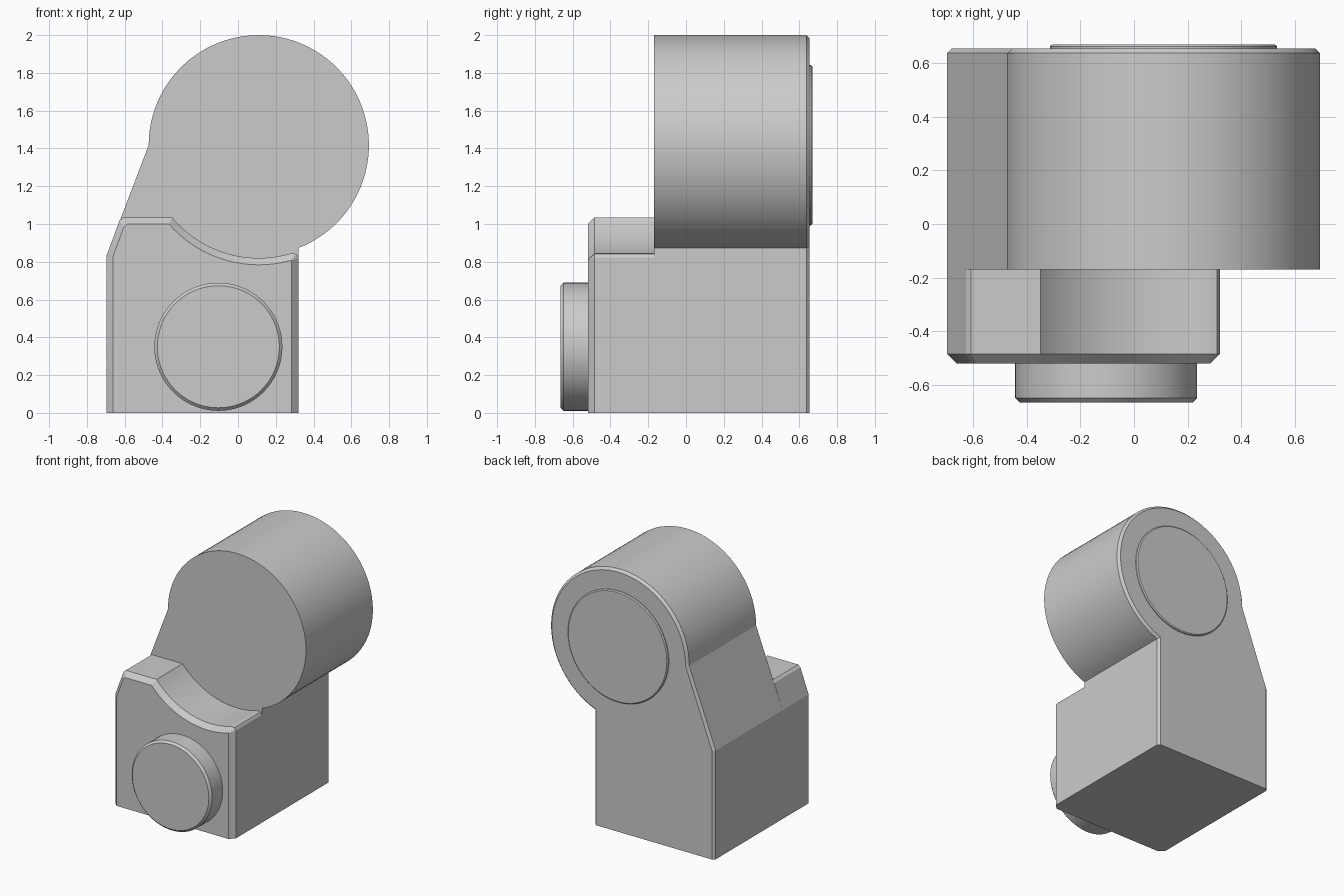
import bpy, bmesh
from math import pi, sin, cos, asin, radians

if "Cube" in bpy.data.objects:
    bpy.data.objects.remove(bpy.data.objects["Cube"], do_unlink=True)

# Shared dimensions of the casing
LEFT, RIGHT, SHOULDER = -0.697, 0.32, 0.83
BARREL_X, BARREL_Z, BARREL_R = 0.11, 1.417, 0.583
SLOPE = 0.224 / (BARREL_Z - SHOULDER)

grey = bpy.data.materials.new("plain grey")
grey.diffuse_color = (0.6, 0.6, 0.6, 1)
grey.use_nodes = True
grey.node_tree.nodes["Principled BSDF"].inputs["Base Color"].default_value = (0.6, 0.6, 0.6, 1)


def arc(cx, cz, r, start, end, steps):
    angles = [start + (end - start) * i / steps for i in range(steps + 1)]
    return [(cx + r * cos(a), cz + r * sin(a)) for a in angles]


def disc(cx, cz, r):
    return lambda inset: arc(cx, cz, r - inset, 0, 2 * pi, 72)[:-1]


def casing(inset):
    """Barrel outline flowing into the square base."""
    r, right = BARREL_R - inset, RIGHT - inset
    start = -pi / 2 + asin((right - BARREL_X) / r)
    return ([(LEFT + inset, 0), (right, 0)]
            + arc(BARREL_X, BARREL_Z, r, start, pi, 64)
            + [(LEFT + inset, SHOULDER)])


def front_block(inset):
    """Base outline with a curved saddle under the barrel."""
    r, right, top = 0.597 + inset, RIGHT - inset, 1.035 - inset
    tip = 0.038 - inset
    start = -pi / 2 + asin((right - tip - BARREL_X) / r)
    end = -pi - asin((top - BARREL_Z) / r)
    saddle = arc(BARREL_X, BARREL_Z, r, start, end, 24)
    tip_z = saddle[0][1]
    left_top = LEFT + inset + (top - SHOULDER) * SLOPE
    return ([(LEFT + inset, 0), (right, 0), (right, tip_z - tip * 0.6),
             (right - tip * 0.3, tip_z - tip * 0.1)]
            + saddle
            + [(left_top + 0.01, top), (left_top - 0.008, top - 0.015),
               (LEFT + inset, SHOULDER)])


def loft(name, outline, sections):
    """Skin an outline through (depth, inset) sections and cap both ends."""
    bm = bmesh.new()
    rings = [[bm.verts.new((x, y, z)) for x, z in outline(inset)]
             for y, inset in sections]
    n = len(rings[0])
    for a, b in zip(rings, rings[1:]):
        for i in range(n):
            j = (i + 1) % n
            bm.faces.new((a[i], a[j], b[j], b[i]))
    bm.faces.new(rings[0])
    bm.faces.new(rings[-1])
    bmesh.ops.recalc_face_normals(bm, faces=bm.faces)
    mesh = bpy.data.meshes.new(name)
    bm.to_mesh(mesh)
    bm.free()
    mesh.materials.append(grey)
    obj = bpy.data.objects.new(name, mesh)
    bpy.context.collection.objects.link(obj)
    bpy.ops.object.select_all(action='DESELECT')
    obj.select_set(True)
    bpy.context.view_layer.objects.active = obj
    bpy.ops.object.shade_smooth_by_angle(angle=radians(15))


# Main casing with a chamfered back rim
loft("barrel_casing", casing, [(-0.17, 0), (0.637, 0), (0.655, 0.018)])
# Saddle block with a chamfered front rim
loft("front_block", front_block, [(-0.52, 0.036), (-0.484, 0), (-0.17, 0)])
# Round knob on the front and thin cover on the back
loft("front_knob", disc(-0.104, 0.35, 0.339),
     [(-0.665, 0.016), (-0.649, 0), (-0.51, 0)])
loft("back_cover", disc(BARREL_X, BARREL_Z, 0.424),
     [(0.645, 0), (0.662, 0), (0.669, 0.008)])
